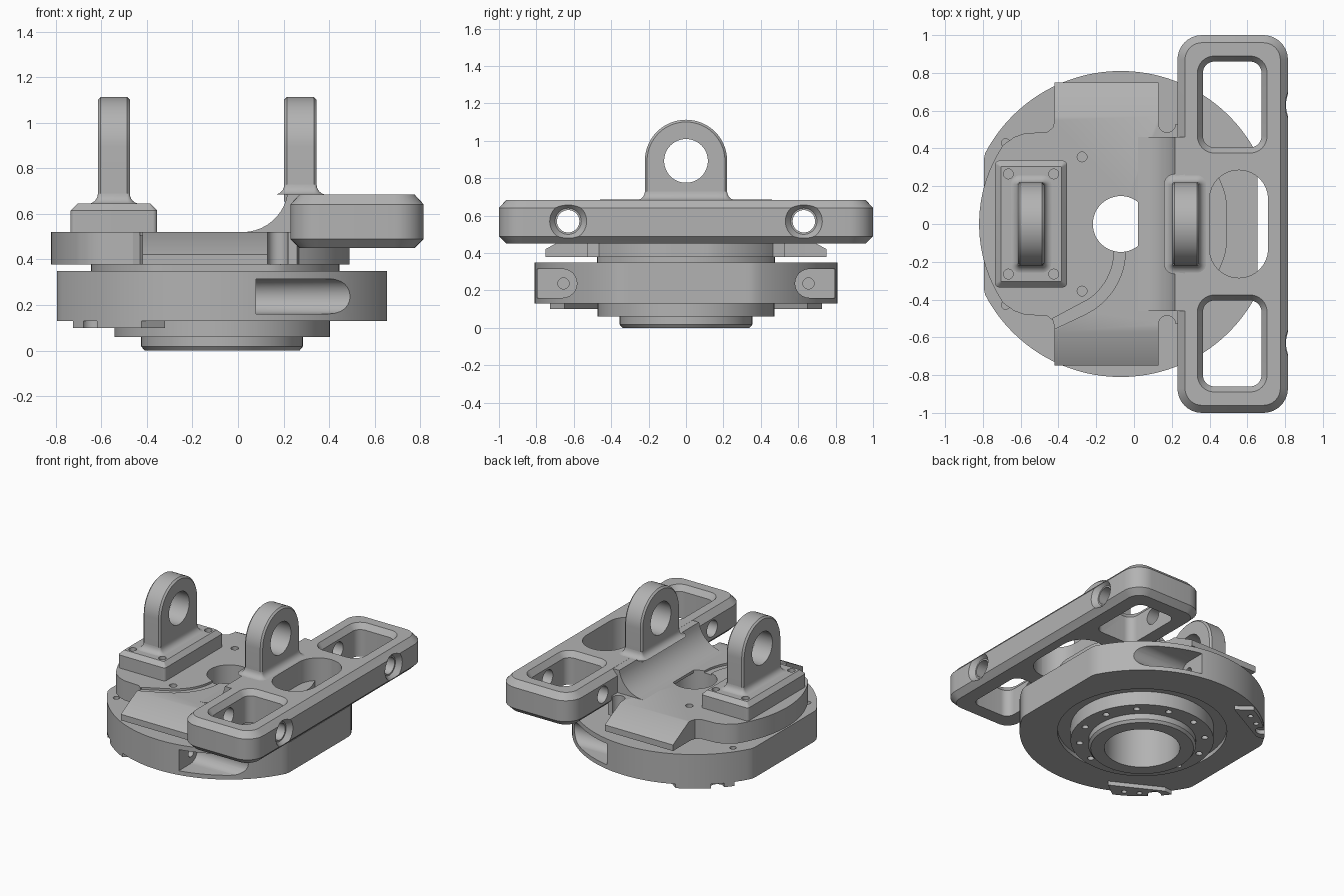
import bpy, bmesh
from math import sin, cos, pi, radians

if "Cube" in bpy.data.objects:
    bpy.data.objects.remove(bpy.data.objects["Cube"], do_unlink=True)

grey = bpy.data.materials.new("machined_grey")
grey.use_nodes = True
grey.diffuse_color = (0.45, 0.45, 0.45, 1)
grey.node_tree.nodes["Principled BSDF"].inputs["Base Color"].default_value = (0.45, 0.45, 0.45, 1)

CX = -0.07   # x of the turning axis
AXES = {"x": lambda a, b, h: (h, a, b), "y": lambda a, b, h: (a, h, b), "z": lambda a, b, h: (a, b, h)}


def loft(name, sections, axis="z"):
    """Closed solid through (outline, height) sections along an axis."""
    bm = bmesh.new()
    rings = [[bm.verts.new(AXES[axis](a, b, h)) for a, b in pts] for pts, h in sections]
    n = len(rings[0])
    bm.faces.new(rings[0])
    bm.faces.new(rings[-1])
    for low, high in zip(rings, rings[1:]):
        for i in range(n):
            j = (i + 1) % n
            bm.faces.new((low[i], low[j], high[j], high[i]))
    bmesh.ops.recalc_face_normals(bm, faces=bm.faces)
    mesh = bpy.data.meshes.new(name)
    bm.to_mesh(mesh)
    bm.free()
    mesh.materials.append(grey)
    obj = bpy.data.objects.new(name, mesh)
    bpy.context.collection.objects.link(obj)
    return obj


def prism(name, pts, lo, hi, axis="z"):
    return loft(name, [(pts, lo), (pts, hi)], axis)


def arc(x, y, r, start, end, n=12):
    angles = [radians(start + (end - start) * i / n) for i in range(n + 1)]
    return [(x + r * cos(t), y + r * sin(t)) for t in angles]


def circle(x, y, r, n=48):
    return arc(x, y, r, 0, 360, n)[:-1]


def rounded(x0, x1, y0, y1, r, inset=0.0):
    x0, x1, y0, y1 = x0 + inset, x1 - inset, y0 + inset, y1 - inset
    r = max(r - inset, 0.005)
    return (arc(x1 - r, y1 - r, r, 0, 90, 8) + arc(x0 + r, y1 - r, r, 90, 180, 8)
            + arc(x0 + r, y0 + r, r, 180, 270, 8) + arc(x1 - r, y0 + r, r, 270, 360, 8))


def activate(obj):
    bpy.ops.object.select_all(action="DESELECT")
    obj.select_set(True)
    bpy.context.view_layer.objects.active = obj


def cut(obj, *cutters):
    """Subtract each cutter and discard it."""
    for tool in cutters:
        mod = obj.modifiers.new("cut", "BOOLEAN")
        mod.operation, mod.solver, mod.object = "DIFFERENCE", "EXACT", tool
        activate(obj)
        bpy.ops.object.modifier_apply(modifier=mod.name)
        bpy.data.objects.remove(tool, do_unlink=True)


def hole(x, y, r, lo, hi, axis="z", n=20):
    return prism("hole_cutter", circle(x, y, r, n), lo, hi, axis)


def mirror(half):
    return half + [(x, -y) for x, y in reversed(half)]


# Base disc with flattened sides
disc = [(max(-0.795, min(0.655, x)), y) for x, y in circle(CX, 0, 0.81, 144)]
base = prism("base_disc", disc, 0.13, 0.35)
groove = prism("groove_cutter", circle(CX, 0, 0.56, 64), 0.10, 0.16)
cut(groove, hole(CX, 0, 0.46, 0, 0.3, n=64))
cut(base, groove, hole(CX, 0, 0.25, 0, 0.5, n=48))
for s in (-1, 1):
    pocket = [(s * y, z) for y, z in arc(0.66, 0.238, 0.077, 90, 270) + [(0.9, 0.161), (0.9, 0.315)]]
    cut(base, prism("pocket_cutter", pocket, 0.08, 0.75, "x"),
        hole(s * 0.655, 0.238, 0.03, -0.1, 0.1, "x"),
        hole(-0.68, s * 0.43, 0.022, 0.3, 0.4))

# Underside pads with a counterbore and two small holes
for s, side in ((-1, "right"), (1, "left")):
    outline = arc(CX, 0, 0.808, 116, 144) + [(-0.66, 0.47), (-0.32, 0.65)]
    pad = prism("foot_pad_" + side, [(x, s * y) for x, y in outline], 0.10, 0.131)
    cut(pad, hole(-0.64, s * 0.555, 0.045, 0, 0.2),
        hole(-0.55, s * 0.6, 0.018, 0, 0.2), hole(-0.46, s * 0.65, 0.018, 0, 0.2))

# Hub flange, bolt holes and chamfered spigot
flange = prism("hub_flange", circle(CX, 0, 0.473, 72), 0.06, 0.165)
cut(flange, hole(CX, 0, 0.25, 0, 0.3, n=48))
for i in range(12):
    t = radians(30 * i + 15)
    cut(flange, hole(CX + 0.415 * cos(t), 0.415 * sin(t), 0.022, 0, 0.12, n=16))
spigot = loft("hub_spigot", [(circle(CX, 0, 0.34, 72), 0), (circle(CX, 0, 0.355, 72), 0.018),
                             (circle(CX, 0, 0.355, 72), 0.061)])
cut(spigot, hole(CX, 0, 0.25, -0.1, 0.3, n=48))

# Neck between the disc and the top plate
neck = prism("neck", [(x, max(-0.475, min(0.475, y))) for x, y in circle(-0.1, 0, 0.545, 72)], 0.345, 0.385)
cut(neck, hole(CX, 0, 0.148, 0, 0.5, n=48))

# Top plate with sloping lobes front and back
right_edge = [(min(x, 0.49), y) for x, y in arc(CX, 0, 0.575, 0, -54, 14)]
lobe = ([(0.26, -0.53), (0.22, -0.53)] + arc(0.175, -0.53, 0.045, 0, 180, 10)[1:]
        + [(0.13, -0.75), (-0.42, -0.75), (-0.42, -0.55), (-0.43, -0.51), (-0.46, -0.487),
           (-0.58, -0.48), (-0.635, -0.46)])
left_edge = arc(CX, 0, 0.75, 214, 181, 14)
plate = prism("top_plate", mirror(right_edge[1:] + lobe + left_edge), 0.378, 0.52)
cut(plate, hole(CX, 0, 0.148, 0, 1, n=48))
for s in (-1, 1):
    wedge = [(s * 0.57, 0.52), (s * 0.77, 0.411), (s * 0.77, 0.6), (s * 0.57, 0.6)]
    cut(plate, prism("slope_cutter", wedge, -0.5, 0.2, "x"),
        hole(-0.275, s * 0.355, 0.026, 0.4, 0.6), hole(0.13, s * 0.355, 0.026, 0.4, 0.6))

# Shallow curved channel from the centre hole to the front lobe
channel = arc(-0.42, -0.14, 0.315, 0, -55) + [(-0.43, -0.50), (-0.43, -0.56)] + arc(-0.42, -0.14, 0.375, -65, 0)
cut(plate, prism("channel_cutter", channel, 0.505, 0.56))

# Cross beam with chamfered edges
BEAM = (0.23, 0.815, -1.0, 1.0, 0.13)
beam = loft("cross_beam", [(rounded(*BEAM, inset=i), z) for i, z in
                           ((0.04, 0.45), (0, 0.49), (0, 0.642), (0.04, 0.685))])
cut(beam, prism("slot_cutter", rounded(0.40, 0.71, -0.285, 0.285, 0.154), 0.4, 0.8))
for s in (-1, 1):
    y0, y1 = sorted((s * 0.375, s * 0.89))
    window = (0.335, 0.705, y0, y1, 0.09)
    cut(beam, loft("window_cutter", [(rounded(*window, inset=i), z) for i, z in
                                     ((0.03, 0.4), (0.03, 0.645), (0, 0.686), (0, 0.75))]),
        hole(s * 0.63, 0.57, 0.06, 0.1, 0.9, "x", 32),
        loft("countersink_cutter", [(circle(s * 0.63, 0.57, r, 40), x) for r, x in
                                    ((0.07, 0.78), (0.103, 0.82), (0.103, 0.9))], "x"))

# Concave ramp blending the plate into the beam
curve = [(0.02 + 0.2 * sin(t), 0.72 - 0.2 * cos(t)) for t in [radians(8 * i) for i in range(11)]]
prism("beam_ramp", [(0.02, 0.5)] + curve + [(0.3, 0.684), (0.3, 0.47)], -0.46, 0.46, "y")

# Bolted pedestal for the left-hand clevis
BLOCK = (-0.735, -0.355, -0.335, 0.335, 0.02)
block = loft("lug_pedestal", [(rounded(*BLOCK, inset=i), z) for i, z in
                              ((0, 0.51), (0, 0.615), (0.03, 0.645))])
for x in (-0.665, -0.425):
    for y in (-0.265, 0.265):
        cut(block, hole(x, y, 0.026, 0.59, 0.7))


def lug(name, x0, x1, z0):
    """Upright eye with softened rims and a flared foot."""
    def outline(inset):
        return arc(0, 0.893, 0.22 - inset, 0, 180, 32) + [(-0.22 + inset, z0 - 0.03), (0.22 - inset, z0 - 0.03)]
    eye = loft(name, [(outline(i), x) for i, x in
                      ((0.012, x0), (0, x0 + 0.012), (0, x1 - 0.012), (0.012, x1))], "x")
    cut(eye, hole(0, 0.893, 0.117, x0 - 0.1, x1 + 0.1, "x", 48))
    steps = [radians(15 * i) for i in range(7)]
    loft(name + "_foot", [(rounded(x0, x1, -0.22, 0.22, 0.012, -0.045 * (1 - sin(t))),
                           z0 + 0.045 * (1 - cos(t))) for t in steps])


lug("pedestal_lug", -0.615, -0.475, 0.644)
lug("beam_lug", 0.203, 0.345, 0.684)

# Smooth the curved walls while keeping machined edges crisp
for obj in list(bpy.context.collection.objects):
    if obj.type == "MESH" and obj.data.materials and obj.data.materials[0] == grey:
        activate(obj)
        bpy.ops.object.shade_smooth_by_angle(angle=radians(30))
